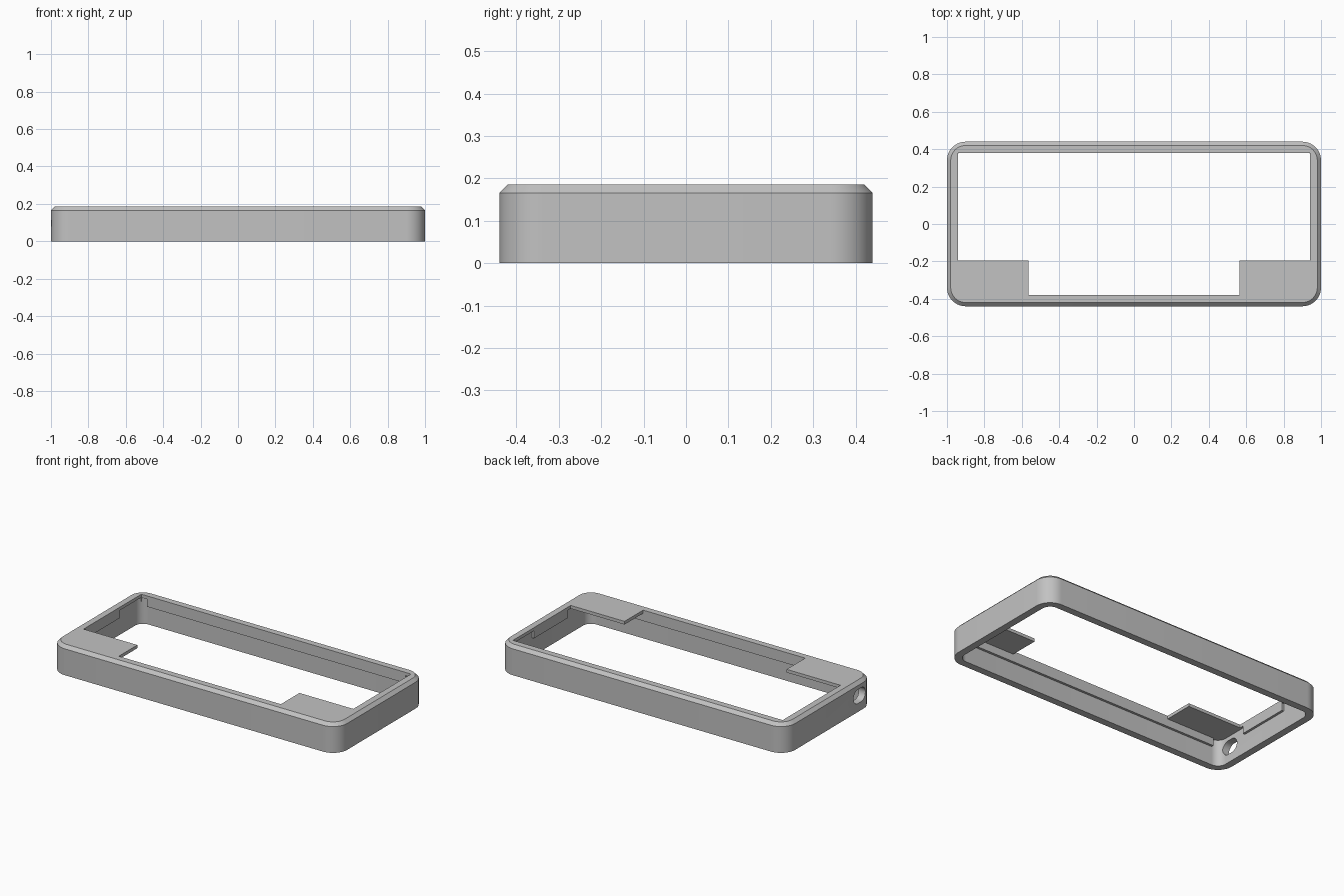
import bpy
import bmesh
import math

cube = bpy.data.objects.get("Cube")
if cube:
    bpy.data.objects.remove(cube, do_unlink=True)

HX, HY, TOP = 1.0, 0.44, 0.186      # outer half sizes and height
CHAMFER, WALL, LIP, RADIUS = 0.02, 0.045, 0.06, 0.1
CEILING = TOP - CHAMFER             # underside of the top lip

grey = bpy.data.materials.new("plain grey")
grey.use_nodes = True
colour = (0.54, 0.54, 0.54, 1)
grey.diffuse_color = colour
grey.node_tree.nodes["Principled BSDF"].inputs["Base Color"].default_value = colour


def rounded_rect(hx, hy, r, steps=12):
    """Counter-clockwise outline of a rounded rectangle."""
    points = []
    for i, (sx, sy) in enumerate([(1, 1), (-1, 1), (-1, -1), (1, -1)]):
        for s in range(steps + 1):
            a = math.pi / 2 * (i + s / steps)
            points.append((sx * (hx - r) + r * math.cos(a),
                           sy * (hy - r) + r * math.sin(a)))
    return points


def loft(name, loops):
    """Closed solid through a stack of outlines of 3D points."""
    bm = bmesh.new()
    rings = [[bm.verts.new(p) for p in loop] for loop in loops]
    n = len(rings[0])
    for low, high in zip(rings, rings[1:]):
        for i in range(n):
            j = (i + 1) % n
            bm.faces.new((low[i], low[j], high[j], high[i]))
    bm.faces.new(rings[0][::-1])
    bm.faces.new(rings[-1])
    bmesh.ops.recalc_face_normals(bm, faces=bm.faces)
    mesh = bpy.data.meshes.new(name)
    bm.to_mesh(mesh)
    bm.free()
    mesh.materials.append(grey)
    ob = bpy.data.objects.new(name, mesh)
    bpy.context.collection.objects.link(ob)
    return ob


def prism(name, outline, z0, z1):
    return loft(name, [[(x, y, z) for x, y in outline] for z in (z0, z1)])


def box(name, x0, x1, y0, y1, z0, z1):
    return prism(name, [(x0, y0), (x1, y0), (x1, y1), (x0, y1)], z0, z1)


def cut(target, cutter):
    cutter.hide_render = True
    mod = target.modifiers.new("cut", "BOOLEAN")
    mod.operation = "DIFFERENCE"
    mod.solver = "EXACT"
    mod.object = cutter
    bpy.context.view_layer.objects.active = target
    bpy.ops.object.modifier_apply(modifier=mod.name)
    bpy.data.objects.remove(cutter, do_unlink=True)


# Outer body with rounded corners and a chamfered top rim
side = rounded_rect(HX, HY, RADIUS)
rim = rounded_rect(HX - CHAMFER, HY - CHAMFER, RADIUS - CHAMFER)
frame = loft("frame", [[(x, y, 0) for x, y in side],
                       [(x, y, CEILING) for x, y in side],
                       [(x, y, TOP) for x, y in rim]])

# Hollow inside, open at the bottom
cut(frame, prism("cavity", rounded_rect(HX - WALL, HY - WALL, RADIUS - WALL),
                 -0.1, CEILING))

# Window in the top, leaving a square tab in each front corner
wx, wy, tab_x, tab_y = HX - LIP, HY - LIP, 0.565, -0.195
cut(frame, prism("window", [(-tab_x, -wy), (tab_x, -wy), (tab_x, tab_y),
                            (wx, tab_y), (wx, wy), (-wx, wy),
                            (-wx, tab_y), (-tab_x, tab_y)], 0.14, 0.3))

# Slotted port through the right end wall
port = [[(x, y - 0.3, z + 0.097) for y, z in rounded_rect(0.06, 0.044, 0.0438)]
        for x in (-1.1, -0.9)]
cut(frame, loft("port", port))

# Retaining ridges inside the walls, just below the lip
ridge_z = 0.118
for s, long_name, end_name in ((1, "back_ridge", "left_ridge"),
                               (-1, "front_ridge", "right_ridge")):
    ys = sorted((s * wy, s * (wy + 0.025)))
    box(long_name, -0.9, 0.9, *ys, ridge_z, CEILING)
    xs = sorted((s * wx, s * (wx + 0.025)))
    box(end_name, *xs, -0.17, 0.17, ridge_z, CEILING)

# Smooth the round corners, keep the edges crisp
bpy.ops.object.select_all(action="DESELECT")
frame.select_set(True)
bpy.context.view_layer.objects.active = frame
bpy.ops.object.shade_smooth_by_angle(angle=math.radians(30))
